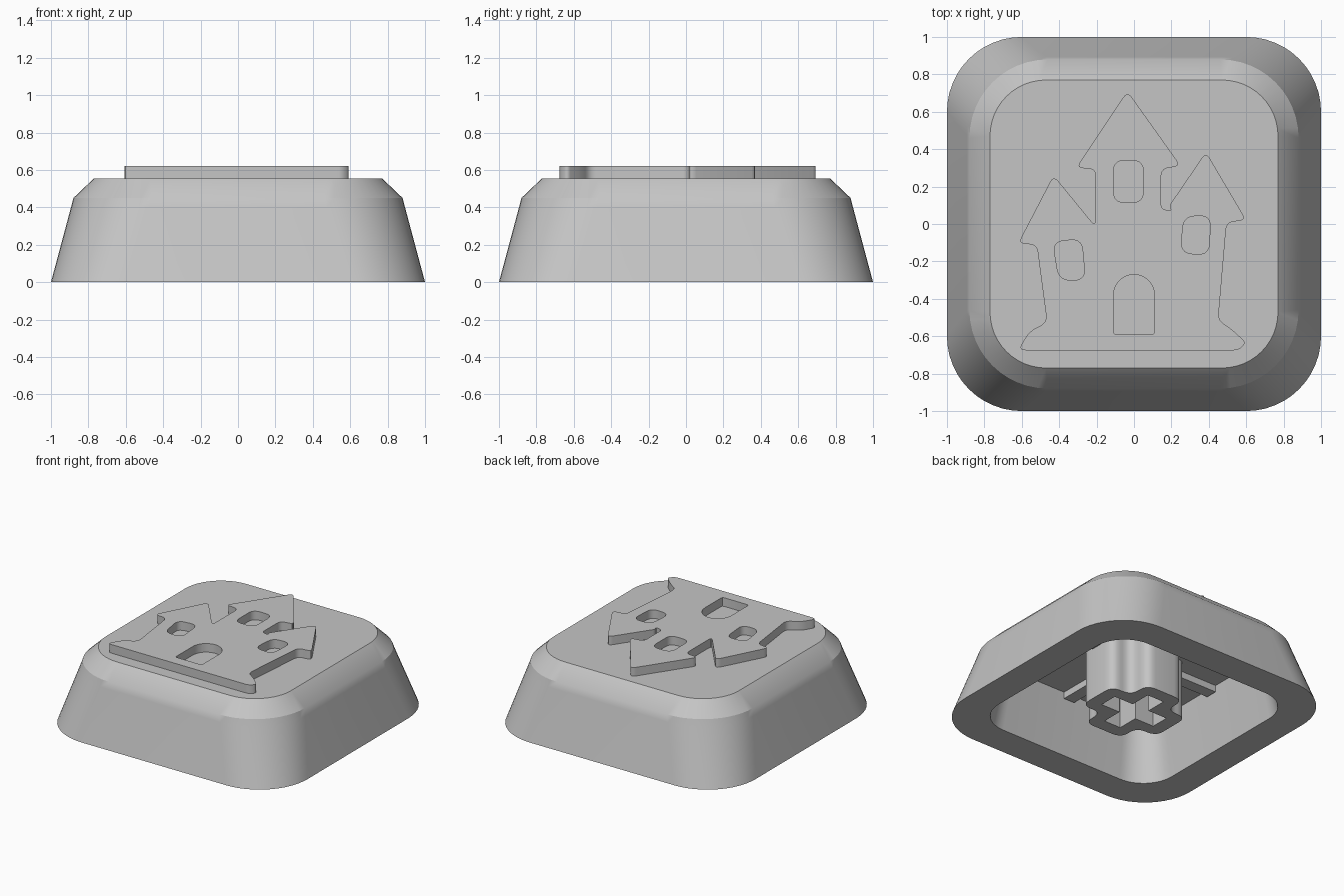
import bpy, bmesh, math
from mathutils import Vector

cube = bpy.data.objects.get("Cube")
if cube:
    bpy.data.objects.remove(cube, do_unlink=True)

grey = bpy.data.materials.new("plain grey")
grey.use_nodes = True
grey.diffuse_color = (0.56, 0.56, 0.56, 1)
grey.node_tree.nodes["Principled BSDF"].inputs["Base Color"].default_value = grey.diffuse_color


def add_object(name, mesh):
    mesh.materials.clear()
    mesh.materials.append(grey)
    obj = bpy.data.objects.new(name, mesh)
    bpy.context.collection.objects.link(obj)
    return obj


def smooth(obj, degrees):
    bpy.ops.object.select_all(action="DESELECT")
    obj.select_set(True)
    bpy.context.view_layer.objects.active = obj
    bpy.ops.object.shade_smooth_by_angle(angle=math.radians(degrees))


def rounded(points, radius, steps=5):
    """Round every corner of a closed outline."""
    pts = [Vector(p) for p in points]
    out = []
    for i, p in enumerate(pts):
        a, b = pts[i - 1] - p, pts[(i + 1) % len(pts)] - p
        cut = min(radius, a.length * 0.45, b.length * 0.45)
        start, end = p + a.normalized() * cut, p + b.normalized() * cut
        for k in range(steps + 1):
            t = k / steps
            out.append(start * (1 - t) ** 2 + p * 2 * t * (1 - t) + end * t * t)
    return out


def slab(name, outlines, bottom, top):
    """Extrude an outline with holes between two heights."""
    curve = bpy.data.curves.new(name, "CURVE")
    curve.dimensions = "2D"
    curve.fill_mode = "BOTH"
    curve.extrude = (top - bottom) / 2
    for outline in outlines:
        spline = curve.splines.new("POLY")
        spline.points.add(len(outline) - 1)
        spline.use_cyclic_u = True
        for point, p in zip(spline.points, outline):
            point.co = (p[0], p[1], 0, 1)
    helper = bpy.data.objects.new(name + " outline", curve)
    bpy.context.collection.objects.link(helper)
    graph = bpy.context.evaluated_depsgraph_get()
    mesh = bpy.data.meshes.new_from_object(helper.evaluated_get(graph))
    bpy.data.objects.remove(helper, do_unlink=True)
    bm = bmesh.new()
    bm.from_mesh(mesh)
    bmesh.ops.remove_doubles(bm, verts=bm.verts, dist=0.0001)
    bmesh.ops.recalc_face_normals(bm, faces=bm.faces)
    bm.to_mesh(mesh)
    bm.free()
    obj = add_object(name, mesh)
    obj.location.z = (top + bottom) / 2
    smooth(obj, 30)
    return obj


# Hollow body: rounded squares lofted from the ceiling, down, out and up to the top
MID = 0.45
SEGMENTS = 12
rings = [(0.69, 0.2, 0.44), (0.77, 0.25, 0), (1, 0.4, 0),
         (0.893, 0.42, 0.4), (0.88, 0.42, MID), (0.77, 0.3, 0.555)]
bm = bmesh.new()
loops = []
for half, radius, z in rings:
    loop = []
    for corner in range(4):
        mid_angle = math.pi / 2 * corner + math.pi / 4
        cx = math.copysign(half - radius, math.cos(mid_angle))
        cy = math.copysign(half - radius, math.sin(mid_angle))
        for k in range(SEGMENTS + 1):
            angle = math.pi / 2 * (corner + k / SEGMENTS)
            loop.append(bm.verts.new((cx + radius * math.cos(angle), cy + radius * math.sin(angle), z)))
    loops.append(loop)
for low, high in zip(loops, loops[1:]):
    for i in range(len(low)):
        j = (i + 1) % len(low)
        bm.faces.new((low[i], low[j], high[j], high[i]))
bm.faces.new(loops[0])
bm.faces.new(loops[-1])
bmesh.ops.recalc_face_normals(bm, faces=bm.faces)
for face in bm.faces:
    face.smooth = True
for edge in bm.edges:
    crisp = edge.calc_face_angle(0) > math.radians(35)
    at_shoulder = all(abs(v.co.z - MID) < 0.001 for v in edge.verts)
    edge.smooth = not (crisp or (at_shoulder and edge.calc_length() < 0.2))
mesh = bpy.data.meshes.new("keycap_body")
bm.to_mesh(mesh)
bm.free()
add_object("keycap_body", mesh)

# Raised castle with three towers, windows and an arched door
castle = [(-0.035, 0.71), (-0.31, 0.3), (-0.205, 0.295), (-0.205, -0.015),
          (-0.43, 0.26), (-0.62, -0.105), (-0.52, -0.11), (-0.465, -0.525),
          (-0.56, -0.575), (-0.62, -0.675), (0.56, -0.675), (0.6, -0.635),
          (0.52, -0.56), (0.45, -0.515), (0.495, 0.01), (0.6, 0.02),
          (0.385, 0.385), (0.19, 0.1), (0.2, 0.07), (0.145, 0.08),
          (0.145, 0.295), (0.25, 0.31)]
windows = [
    [(-0.11, 0.115), (0.05, 0.115), (0.05, 0.34), (-0.11, 0.34)],
    [(-0.435, -0.095), (-0.28, -0.08), (-0.26, -0.3), (-0.4, -0.3)],
    [(0.265, 0.04), (0.41, 0.045), (0.4, -0.165), (0.25, -0.155)],
]
door = [(-0.11, -0.59), (0.11, -0.59)]
door += [(0.11 * math.cos(math.pi * k / 12), -0.38 + 0.11 * math.sin(math.pi * k / 12)) for k in range(13)]
slab("castle_relief",
     [rounded(castle, 0.04)] + [rounded(w, 0.06) for w in windows] + [rounded(door, 0.015, 2)],
     0.55, 0.62)


def cross(reach, width):
    """Outline of a plus sign."""
    arm = [(reach, -width), (reach, width), (width, width)]
    points = []
    for turn in range(4):
        for x, y in arm:
            points.append((x, y))
        arm = [(-y, x) for x, y in arm]
    return points


# Mounting stem with a cross-shaped socket
slab("stem", [rounded(cross(0.33, 0.16), 0.08), cross(0.23, 0.07)], 0, 0.445)

# Stiffening ribs on the ceiling, reaching out from the stem
for turn in range(4):
    rib = slab("ceiling_rib", [[(0.3, -0.045), (0.69, -0.045), (0.69, 0.045), (0.3, 0.045)]], 0.39, 0.445)
    rib.rotation_euler.z = turn * math.pi / 2
